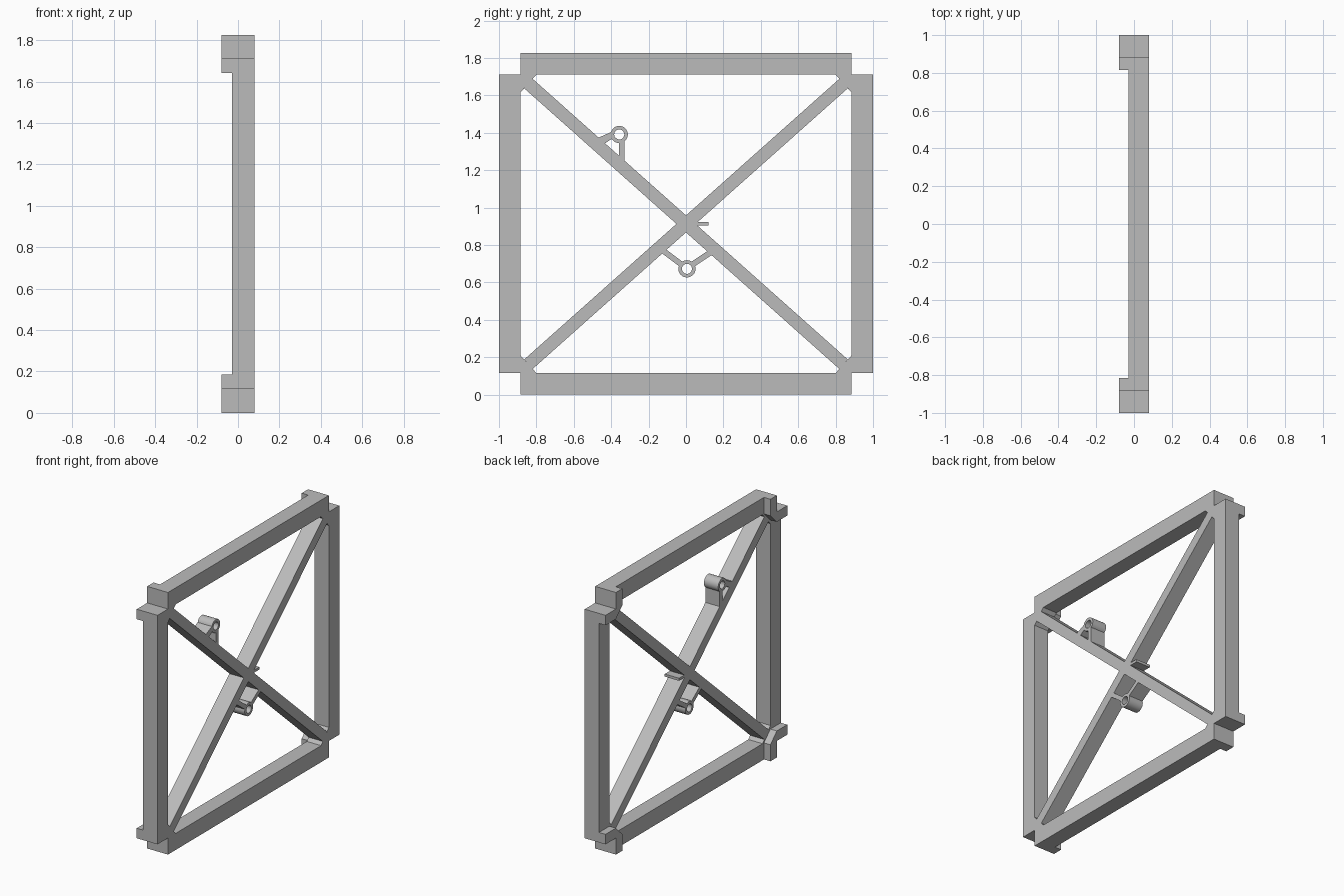
import bpy, bmesh
from math import cos, sin, pi, atan2, hypot
from mathutils import Vector

cube = bpy.data.objects.get("Cube")
if cube:
    bpy.data.objects.remove(cube, do_unlink=True)

grey = bpy.data.materials.new("plain grey")
grey.use_nodes = True
COLOUR = (0.5, 0.5, 0.5, 1)
grey.diffuse_color = COLOUR
grey.node_tree.nodes["Principled BSDF"].inputs["Base Color"].default_value = COLOUR

BACK, FRONT, TAB = -0.03, 0.08, -0.08   # depth planes along x
W, H = 1.0, 0.9125                      # half width and half height
IW, IH = 0.885, 0.7975                  # inner edges of the frame


def finish(name, bm):
    bmesh.ops.recalc_face_normals(bm, faces=bm.faces)
    mesh = bpy.data.meshes.new(name)
    bm.to_mesh(mesh)
    bm.free()
    mesh.materials.append(grey)
    obj = bpy.data.objects.new(name, mesh)
    obj.location.z = H
    bpy.context.collection.objects.link(obj)
    return obj


def prism(name, points, x0=BACK, x1=FRONT):
    """Extrude a (y, z) outline, measured from the frame centre, along x."""
    bm = bmesh.new()
    face = bm.faces.new([bm.verts.new((x0, y, z)) for y, z in points])
    ext = bmesh.ops.extrude_face_region(bm, geom=[face])
    moved = [v for v in ext["geom"] if isinstance(v, bmesh.types.BMVert)]
    bmesh.ops.translate(bm, verts=moved, vec=(x1 - x0, 0, 0))
    return finish(name, bm)


def box(name, y0, y1, z0, z1):
    return prism(name, [(y0, z0), (y1, z0), (y1, z1), (y0, z1)])


def ring(name, y, z, outer=0.046, inner=0.027, n=32):
    """Open barrel with its axis along x."""
    bm = bmesh.new()
    loops = []
    for r, x in ((outer, BACK), (outer, FRONT), (inner, FRONT), (inner, BACK)):
        loops.append([bm.verts.new((x, y + r * cos(2 * pi * i / n),
                                    z + r * sin(2 * pi * i / n))) for i in range(n)])
    for k in range(4):
        a, b = loops[k], loops[(k + 1) % 4]
        for i in range(n):
            j = (i + 1) % n
            bm.faces.new((a[i], a[j], b[j], b[i]))
    obj = finish(name, bm)
    bpy.ops.object.select_all(action="DESELECT")
    obj.select_set(True)
    bpy.context.view_layer.objects.active = obj
    bpy.ops.object.shade_smooth_by_angle(angle=0.6)


def arm(name, start, end, width=0.03):
    """Straight web between two (y, z) points."""
    a, b = Vector(start), Vector(end)
    d = (b - a).normalized() * width / 2
    n = Vector((-d.y, d.x))
    prism(name, [a + n, b + n, b - n, a - n])


# Four frame rails
for side, label in ((-1, "front"), (1, "back")):
    box(label + "_upright", *sorted((side * IW, side * W)), -IH, IH)
for side, label in ((-1, "bottom"), (1, "top")):
    box(label + "_rail", -IW, IW, *sorted((side * IH, side * H)))

# Corner gussets and the locating tabs behind them
GY, GZ = 0.80, 0.703
gusset = [(GY, IH), (IW, GZ), (IW, IH)]
tab = [(0.815, H), (IW, H), (IW, IH), (W, IH), (W, 0.728), (IW, 0.728), (0.815, IH)]
for sy, yn in ((-1, "front"), (1, "back")):
    for sz, zn in ((-1, "bottom"), (1, "top")):
        prism(f"{zn}_{yn}_gusset", [(sy * y, sz * z) for y, z in gusset])
        prism(f"{zn}_{yn}_tab", [(sy * y, sz * z) for y, z in tab], TAB, BACK)

# Diagonal cross brace as one outline
half = 0.034
ey, ez = (GY + IW) / 2, (IH + GZ) / 2
ang, length = atan2(ez, ey), hypot(ey, ez)
cross = []
for k, a in enumerate((ang, pi - ang, pi + ang, -ang)):
    u, n = Vector((cos(a), sin(a))), Vector((-sin(a), cos(a)))
    cross += [u * length - n * half, u * length + n * half]
    notch = half / cos(ang) if k % 2 == 0 else half / sin(ang)
    cross.append([Vector((0, notch)), Vector((-notch, 0)),
                  Vector((0, -notch)), Vector((notch, 0))][k])
prism("cross_brace", cross)

# Upper bracket: barrel on two webs
ring("upper_barrel", -0.357, 0.478)
arm("upper_bracket_post", (-0.343, 0.445), (-0.343, 0.30))
prism("upper_bracket_web", [(-0.485, 0.455), (-0.375, 0.52), (-0.385, 0.468),
                            (-0.388, 0.447), (-0.45, 0.42)][:1]
      + [(-0.47, 0.46), (-0.38, 0.50), (-0.388, 0.46), (-0.45, 0.42), (-0.47, 0.42)])
prism("upper_bracket_bridge", [(-0.40, 0.459), (-0.39, 0.445), (-0.33, 0.43), (-0.33, 0.449),
                               (-0.357, 0.449), (-0.385, 0.465)])

# Lower bracket: barrel hung from two webs
ring("lower_barrel", 0.005, -0.24)
arm("lower_bracket_front_web", (-0.14, -0.13), (-0.024, -0.217))
arm("lower_bracket_back_web", (0.15, -0.14), (0.034, -0.217))

# Small ledge beside the crossing
box("centre_ledge", 0.04, 0.12, -0.008, 0.01)
